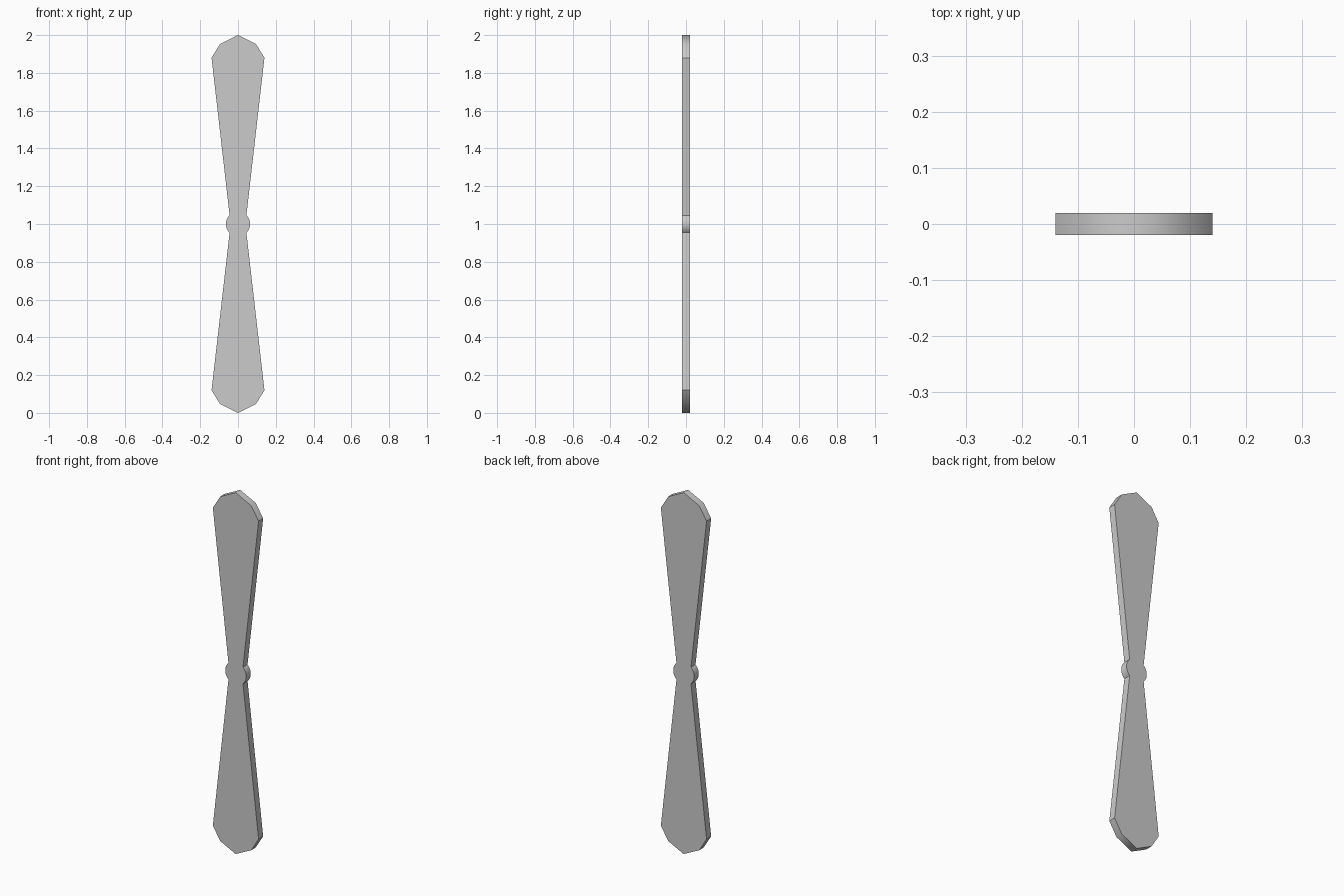
import bpy, bmesh, math

if "Cube" in bpy.data.objects:
    bpy.data.objects.remove(bpy.data.objects["Cube"])

HALF_THICK = 0.02
HUB_R = 0.064
ROOT_ANGLE = math.radians(46)
HUB_STEPS = 6

# Quarter outline around the hub centre: hub side -> blade root -> tip
quarter = [(HUB_R * math.cos(ROOT_ANGLE * i / HUB_STEPS),
            HUB_R * math.sin(ROOT_ANGLE * i / HUB_STEPS)) for i in range(HUB_STEPS + 1)]
quarter += [(0.14, 0.88), (0.095, 0.953), (0.0, 1.0)]
crisp = {HUB_STEPS, HUB_STEPS + 1}          # root and blade shoulder stay sharp

# Mirror to the full closed outline
tagged = [(x, z, i in crisp) for i, (x, z) in enumerate(quarter)]
upper = tagged + [(-x, z, s) for x, z, s in reversed(tagged[:-1])]
outline = upper + [(x, -z, s) for x, z, s in reversed(upper[1:-1])]

# Flat two-bladed propeller: front face, back face and rim
bm = bmesh.new()
front = [bm.verts.new((x, -HALF_THICK, z + 1)) for x, z, s in outline]
back = [bm.verts.new((x, HALF_THICK, z + 1)) for x, z, s in outline]
caps = [bm.faces.new(front), bm.faces.new(back[::-1])]
n = len(outline)
for i in range(n):
    j = (i + 1) % n
    rim = bm.faces.new((front[j], front[i], back[i], back[j]))
    rim.smooth = True

# Keep the cap borders and the crisp corners hard
for cap in caps:
    for edge in cap.edges:
        edge.smooth = False
for i, (x, z, sharp) in enumerate(outline):
    if sharp:
        bm.edges.get((front[i], back[i])).smooth = False

bmesh.ops.recalc_face_normals(bm, faces=bm.faces[:])
bmesh.ops.triangulate(bm, faces=caps)
mesh = bpy.data.meshes.new("propeller")
bm.to_mesh(mesh)
bm.free()
bpy.context.collection.objects.link(bpy.data.objects.new("propeller", mesh))
